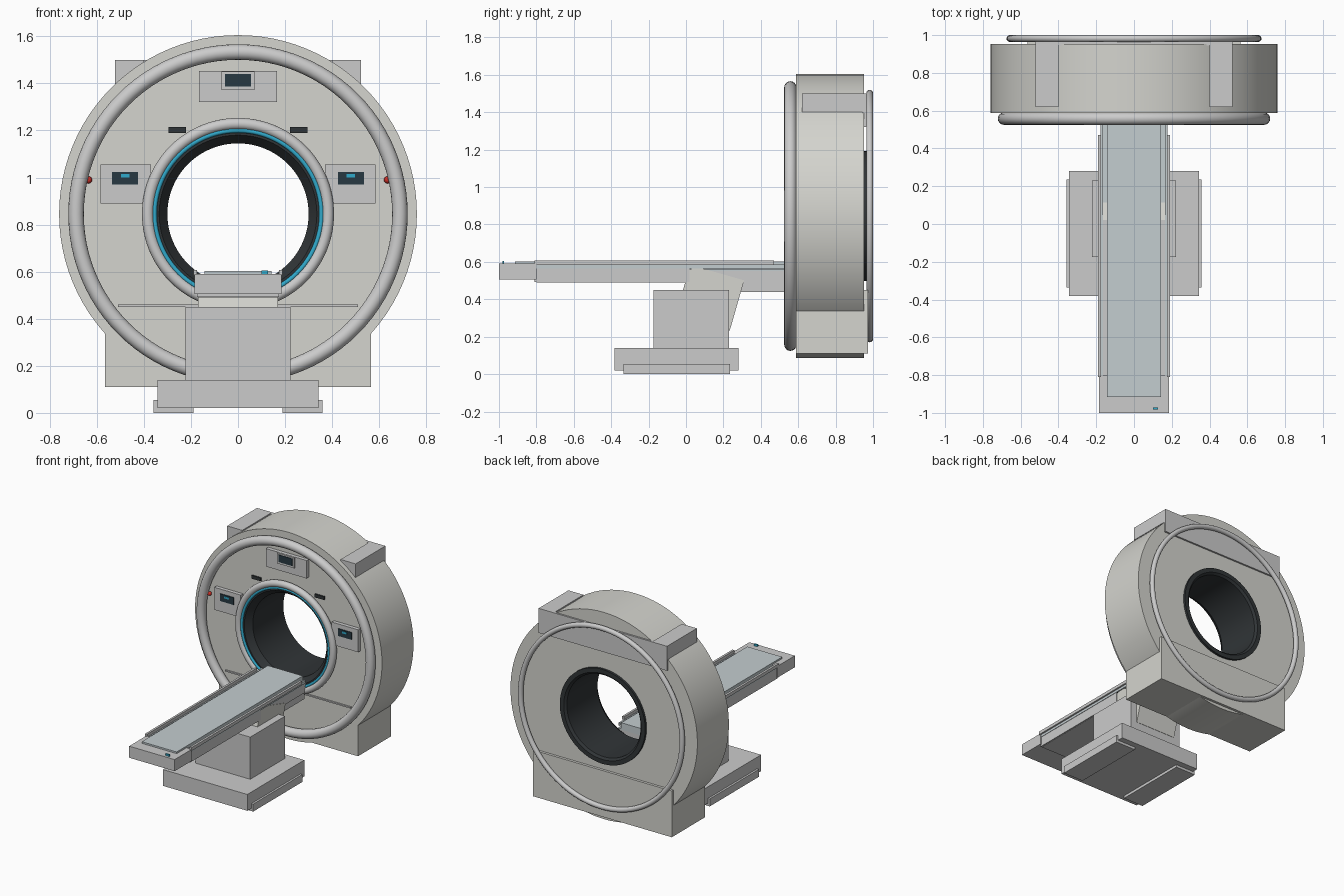
import bpy, bmesh
from math import sin, cos, pi, radians

if "Cube" in bpy.data.objects:
    bpy.data.objects.remove(bpy.data.objects["Cube"])

CZ = 0.845  # height of the bore axis


def mat(name, rgb):
    m = bpy.data.materials.new(name)
    m.diffuse_color = (*rgb, 1)
    m.use_nodes = True
    m.node_tree.nodes["Principled BSDF"].inputs["Base Color"].default_value = m.diffuse_color
    return m


SHELL = mat("shell_white", (0.66, 0.66, 0.62))
DARK = mat("dark_liner", (0.03, 0.035, 0.038))
SCREEN = mat("screen_glass", (0.02, 0.04, 0.055))
BLUE = mat("light_blue", (0.03, 0.40, 0.60))
PAD = mat("pad_blue_grey", (0.55, 0.61, 0.63))
RED = mat("stop_red", (0.65, 0.03, 0.02))


def add(name, bm, m=None, smooth=False):
    bmesh.ops.recalc_face_normals(bm, faces=bm.faces)
    me = bpy.data.meshes.new(name)
    bm.to_mesh(me)
    bm.free()
    ob = bpy.data.objects.new(name, me)
    bpy.context.collection.objects.link(ob)
    if m:
        me.materials.append(m)
    if smooth:
        bpy.ops.object.select_all(action='DESELECT')
        ob.select_set(True)
        bpy.context.view_layer.objects.active = ob
        bpy.ops.object.shade_smooth_by_angle(angle=radians(35))
    return ob


def box(name, x, y, z, m=None):
    """Box from (min, max) ranges."""
    bm = bmesh.new()
    bmesh.ops.create_cube(bm, size=1)
    for v in bm.verts:
        v.co = [r[0] + (c + 0.5) * (r[1] - r[0]) for c, r in zip(v.co, (x, y, z))]
    return add(name, bm, m)


def pair(name, x, y, z, m=None):
    """Box and its mirror image across x = 0."""
    box(name + "_right", x, y, z, m)
    box(name + "_left", (-x[1], -x[0]), y, z, m)


def lathe(name, profile, m=None, n=96):
    """Closed (radius, y) profile spun round the bore axis."""
    bm = bmesh.new()
    rings = [[bm.verts.new((r * cos(2 * pi * i / n), y, CZ + r * sin(2 * pi * i / n)))
              for r, y in profile] for i in range(n)]
    k = len(profile)
    for i in range(n):
        a, b = rings[i], rings[(i + 1) % n]
        for j in range(k):
            bm.faces.new((a[j], a[(j + 1) % k], b[(j + 1) % k], b[j]))
    return add(name, bm, m, True)


def torus(name, major, y, minor, m=None):
    return lathe(name, [(major + minor * cos(t * pi / 8), y + minor * sin(t * pi / 8))
                        for t in range(16)], m)


# Gantry body, bore liner and rings
lathe("gantry_shell", [(0.34, 0.587), (0.76, 0.587), (0.76, 0.953), (0.34, 0.953)], SHELL)
lathe("bore_liner", [(0.347, 0.552), (0.335, 0.552), (0.30, 0.60), (0.30, 0.955),
                     (0.315, 0.97), (0.347, 0.97)], DARK)
torus("front_outer_ring", 0.688, 0.558, 0.033)
torus("front_bore_ring", 0.383, 0.558, 0.025)
torus("bore_light_ring", 0.355, 0.552, 0.010, BLUE)
torus("rear_ring", 0.657, 0.982, 0.018)

# Gantry base, shoulders and covers
box("gantry_base", (-0.565, 0.565), (0.587, 0.972), (0.11, 0.45), SHELL)
pair("shoulder_block", (0.40, 0.522), (0.62, 0.96), (1.40, 1.50))
box("rear_top_cover", (-0.522, 0.522), (0.945, 0.966), (1.32, 1.50))
box("front_seam_strip", (-0.51, 0.51), (0.577, 0.60), (0.45, 0.46))

# Top display
box("top_panel", (-0.165, 0.165), (0.56, 0.60), (1.32, 1.452))
box("top_screen_bezel", (-0.07, 0.07), (0.552, 0.58), (1.372, 1.45))
box("top_screen", (-0.055, 0.055), (0.548, 0.57), (1.387, 1.44), SCREEN)

# Side control panels, vents and stop buttons
pair("control_panel", (0.37, 0.585), (0.56, 0.60), (0.89, 1.055))
pair("control_screen", (0.425, 0.535), (0.554, 0.57), (0.97, 1.023), SCREEN)
pair("control_readout", (0.46, 0.498), (0.551, 0.56), (1.0, 1.014), BLUE)
pair("vent_slot", (0.22, 0.295), (0.577, 0.60), (1.19, 1.214), DARK)
for side, label in ((1, "right"), (-1, "left")):
    bm = bmesh.new()
    bmesh.ops.create_uvsphere(bm, u_segments=20, v_segments=12, radius=0.015)
    for v in bm.verts:
        v.co = (v.co.x + side * 0.635, v.co.y + 0.575, v.co.z + 0.99)
    add("stop_button_" + label, bm, RED, True)

# Table foot and pedestal
pair("floor_foot", (0.19, 0.358), (-0.335, 0.235), (0.0, 0.055))
box("table_base", (-0.343, 0.343), (-0.382, 0.28), (0.02, 0.14))
box("pedestal", (-0.222, 0.222), (-0.175, 0.23), (0.14, 0.45))

# Tilted lift bracket
bracket = box("lift_bracket", (-0.17, 0.17), (-0.15, 0.15), (-0.14, 0.14), SHELL)
bracket.location = (0, 0.128, 0.408)
bracket.rotation_euler = (radians(-16), 0, 0)

# Table top: beams, pallet, pad, rails and head end
box("table_beam", (-0.167, 0.167), (-0.80, 0.545), (0.49, 0.552))
box("table_rear_beam", (-0.16, 0.16), (0.02, 0.545), (0.44, 0.50))
box("table_frame", (-0.175, 0.175), (-0.81, 0.02), (0.492, 0.578))
box("pallet", (-0.168, 0.168), (-0.80, 0.55), (0.55, 0.558), PAD)
box("frame_end_bar", (-0.174, 0.174), (0.02, 0.03), (0.56, 0.58), DARK)
box("mattress", (-0.142, 0.142), (-0.915, 0.55), (0.556, 0.602), PAD)
pair("side_rail", (0.174, 0.19), (-0.81, 0.47), (0.583, 0.607))
pair("side_rail_skirt", (0.165, 0.178), (-0.81, 0.53), (0.565, 0.585), PAD)
box("table_end_block", (-0.185, 0.185), (-1.0, -0.80), (0.505, 0.59))
box("end_button", (0.10, 0.128), (-0.982, -0.972), (0.585, 0.604), BLUE)
